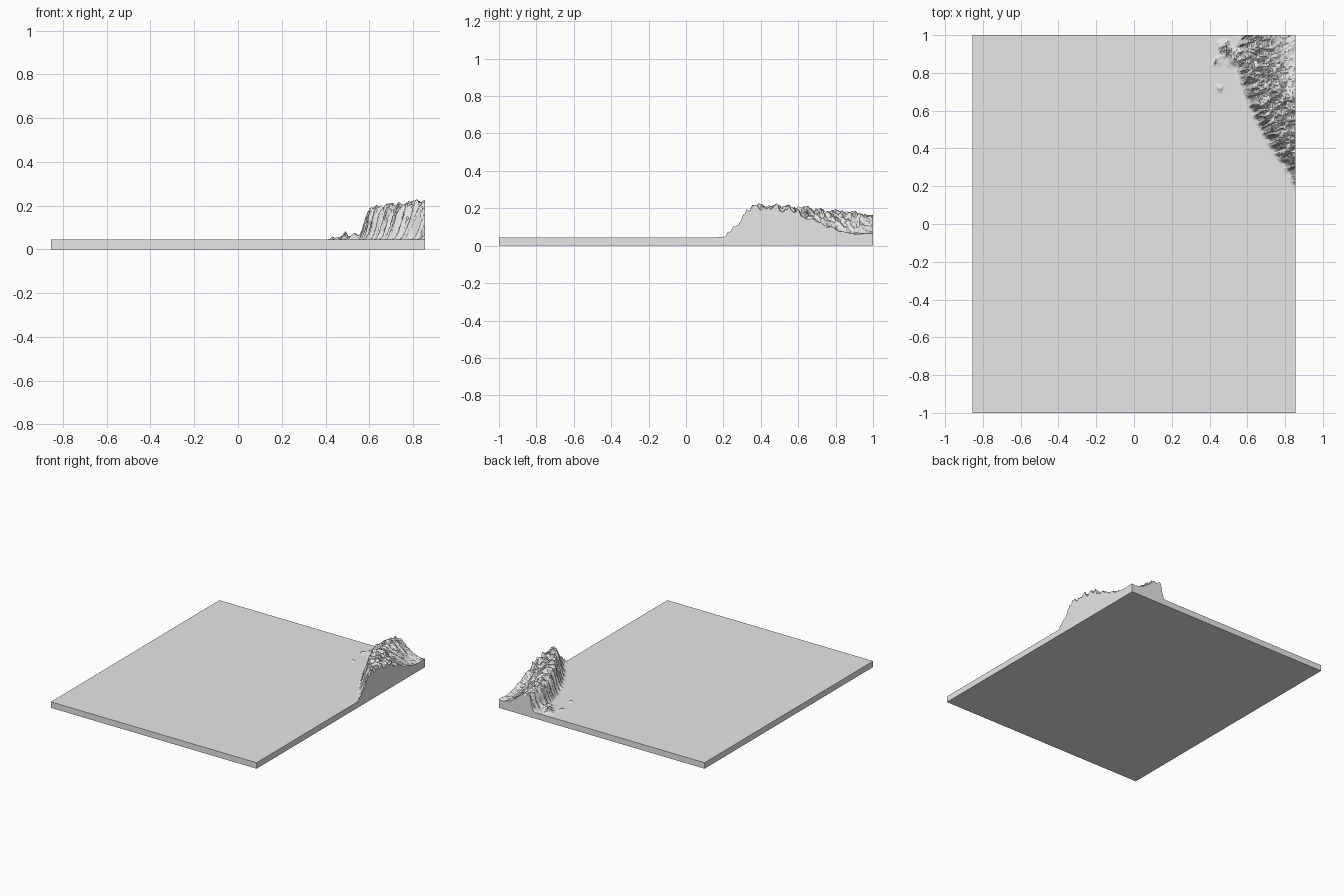
import bpy
import bmesh
import math
from mathutils import Vector, noise

HALF_X, HALF_Y, FLOOR = 0.855, 1.0, 0.045
PATCH_X, PATCH_Y = 0.40, 0.12          # near corner of the mountain patch
RIM = [(0.12, 0.875), (0.18, 0.85), (0.30, 0.78), (0.42, 0.70), (0.55, 0.63),
       (0.70, 0.575), (0.85, 0.54), (1.0, 0.55)]   # foot of the cliff: (y, x)
MOUNDS = [(0.48, 0.93, 0.035, 0.05), (0.53, 0.88, 0.04, 0.035),
          (0.44, 0.86, 0.025, 0.018), (0.45, 0.72, 0.018, 0.02)]  # x, y, radius, height

old = bpy.data.objects.get("Cube")
if old:
    bpy.data.objects.remove(old, do_unlink=True)

grey = bpy.data.materials.new("stone_grey")
grey.use_nodes = True
grey.diffuse_color = (0.8, 0.8, 0.8, 1)
grey.node_tree.nodes["Principled BSDF"].inputs["Base Color"].default_value = grey.diffuse_color


def add_object(name, bm):
    bmesh.ops.recalc_face_normals(bm, faces=bm.faces)
    mesh = bpy.data.meshes.new(name)
    bm.to_mesh(mesh)
    bm.free()
    mesh.materials.append(grey)
    obj = bpy.data.objects.new(name, mesh)
    bpy.context.collection.objects.link(obj)
    return obj


def smooth(t):
    t = min(max(t, 0), 1)
    return t * t * (3 - 2 * t)


def ridge(x, y, seed):
    """Sharp-crested noise from 0 to 1."""
    total = 0
    for octave in range(3):
        f = 2 ** octave
        n = abs(noise.noise(Vector((x * f, y * f, seed + octave * 7.3))))
        total += (1 - min(1, 2.2 * n)) / f
    return total / 1.75


def cliff_foot(y):
    for (y0, x0), (y1, x1) in zip(RIM, RIM[1:]):
        if y <= y1:
            return x0 + (x1 - x0) * (y - y0) / (y1 - y0)
    return RIM[-1][1]


def height(x, y):
    # gullies run inward from the foot of the cliff
    d = x - cliff_foot(y)
    along = y - 0.5 * x
    gully = ridge(along * 16, d * 5, 3.1)
    inside = smooth(d / 0.03)
    rise = smooth((d - 0.025 * (1 - gully) * inside) / (0.10 - 0.05 * smooth((y - 0.3) / 0.5)))
    # crest falls gently to the rear, and sinks into a hollow at the corner
    crest = 0.192 - 0.095 * (y - 0.35)
    corner = math.hypot((HALF_X - x) / 0.24, (HALF_Y - y) / 0.5)
    hollow = 0.07 + 0.93 * smooth((corner - 0.2) / 0.75)
    rough = 0.6 * ridge(x * 14 + y * 5, y * 17 - x * 6, 9.7) + 0.4 * gully
    h = crest * rise * hollow * (0.62 + 0.46 * rough)
    h += 0.02 * rise * (1 - hollow) * rough
    # low mounds scattered outside the cliff
    for mx, my, r, top in MOUNDS:
        fall = math.exp(-((x - mx) ** 2 + (y - my) ** 2) / (r * r))
        h += top * max(0, fall - 0.06) * ridge(x * 22, y * 16, 5.5) * (1 - rise)
    return max(0, h)


# base slab
bm = bmesh.new()
bmesh.ops.create_cube(bm, size=1)
bmesh.ops.scale(bm, vec=(2 * HALF_X, 2 * HALF_Y, FLOOR), verts=bm.verts)
bmesh.ops.translate(bm, vec=(0, 0, FLOOR / 2), verts=bm.verts)
add_object("base_slab", bm)

# mountain: displaced grid in the corner of the slab
bm = bmesh.new()
bmesh.ops.create_grid(bm, x_segments=90, y_segments=170, size=0.5)
for v in bm.verts:
    v.co.x = PATCH_X + (v.co.x + 0.5) * (HALF_X - PATCH_X)
    v.co.y = PATCH_Y + (v.co.y + 0.5) * (HALF_Y - PATCH_Y)
    v.co.z = FLOOR + height(v.co.x, v.co.y)
flat = [f for f in bm.faces if max(v.co.z for v in f.verts) < FLOOR + 0.0006]
bmesh.ops.delete(bm, geom=flat, context="FACES")

# cut walls down to the slab along the outer sides
wall = [e for e in bm.edges if e.is_boundary and
        (all(v.co.x > HALF_X - 0.0001 for v in e.verts) or
         all(v.co.y > HALF_Y - 0.0001 for v in e.verts))]
lower = bmesh.ops.extrude_edge_only(bm, edges=wall)["geom"]
for v in lower:
    if isinstance(v, bmesh.types.BMVert):
        v.co.z = FLOOR
mountain = add_object("corner_mountain", bm)
